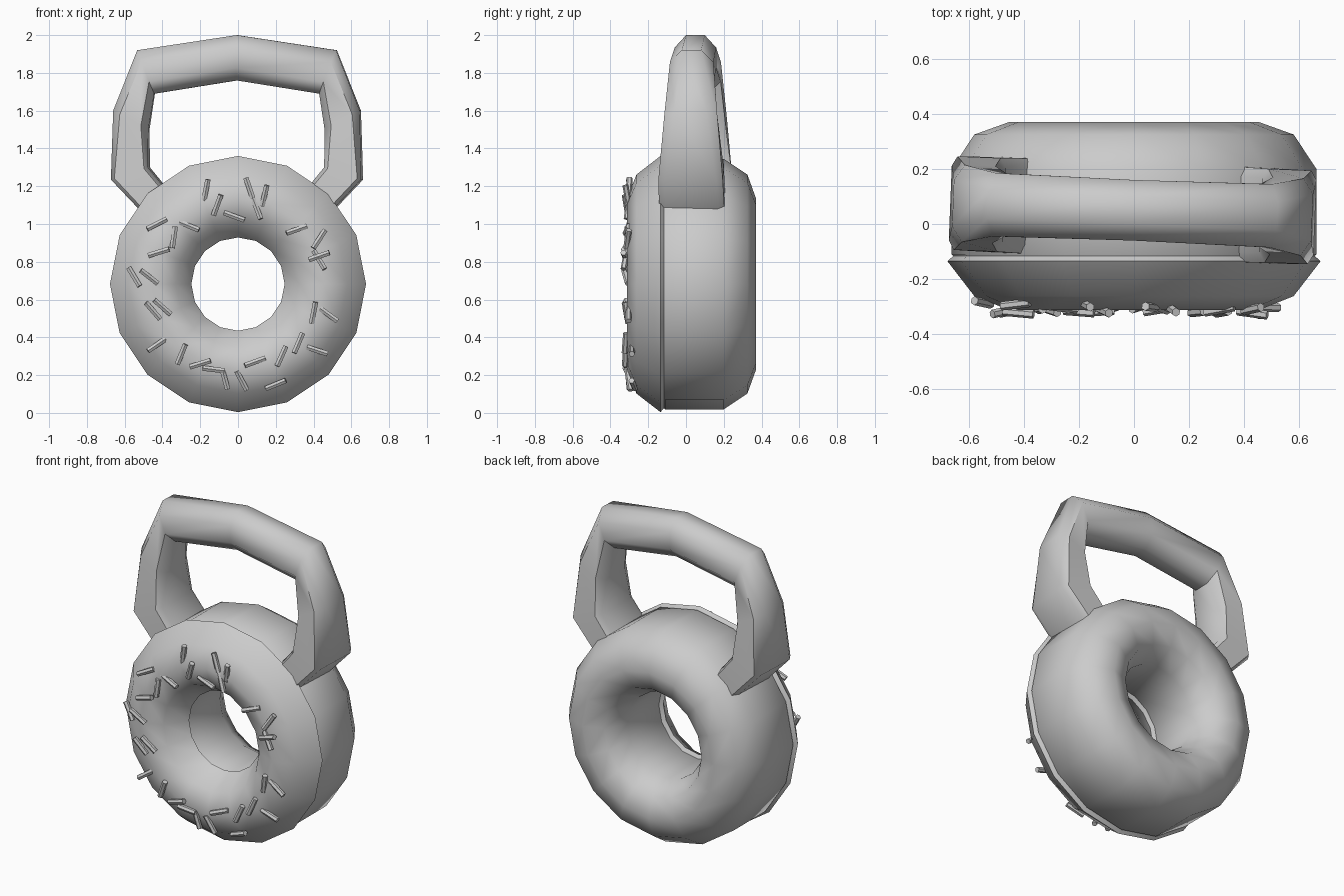
import bpy, bmesh, math, random
from mathutils import Matrix, Vector

if "Cube" in bpy.data.objects:
    bpy.data.objects.remove(bpy.data.objects["Cube"])

random.seed(4)
CZ = 0.682      # height of the ring centre
SIDES = 16


def finish(name, bm, angle=50, loc=(0, 0, 0), rot_z=0):
    bmesh.ops.recalc_face_normals(bm, faces=bm.faces)
    mesh = bpy.data.meshes.new(name)
    bm.to_mesh(mesh)
    bm.free()
    ob = bpy.data.objects.new(name, mesh)
    bpy.context.collection.objects.link(ob)
    ob.location = loc
    ob.rotation_euler.z = rot_z
    bpy.ops.object.select_all(action='DESELECT')
    ob.select_set(True)
    bpy.context.view_layer.objects.active = ob
    bpy.ops.object.shade_smooth_by_angle(angle=math.radians(angle))
    return ob


def bridge(bm, a, b):
    n = len(a)
    for i in range(n):
        bm.faces.new((a[i], a[(i + 1) % n], b[(i + 1) % n], b[i]))


def lathe(name, profile):
    """Closed (radius, y) profile turned round the y axis."""
    bm = bmesh.new()
    rings = []
    for k in range(SIDES):
        a = 2 * math.pi * k / SIDES
        rings.append([bm.verts.new((r * math.sin(a), y, CZ + r * math.cos(a)))
                      for r, y in profile])
    for k in range(SIDES):
        bridge(bm, rings[k], rings[(k + 1) % SIDES])
    return finish(name, bm)


# dough ring
lathe("dough_ring", [(0.663, -0.11), (0.56, -0.22), (0.455, -0.26), (0.35, -0.22),
                     (0.265, -0.11), (0.265, 0.20), (0.335, 0.325), (0.455, 0.37),
                     (0.58, 0.325), (0.663, 0.20)])

# icing shell over the front, with a small lip
front = [(0.247, -0.13), (0.33, -0.262), (0.455, -0.312), (0.58, -0.262), (0.678, -0.135)]
lathe("icing", front + [(0.655, -0.115), (0.56, -0.20), (0.455, -0.24),
                        (0.35, -0.20), (0.27, -0.115)])

# handle: outer x, z, inner x, z, half depth, boxiness of the eight-sided section
half = [(0.44, 1.00, 0.32, 1.12, 0.175, 0.8),
        (0.663, 1.235, 0.467, 1.30, 0.17, 0.8),
        (0.653, 1.60, 0.467, 1.50, 0.14, 0.6),
        (0.527, 1.92, 0.437, 1.69, 0.115, 0.45)]
path = [(-a, b, -c, d, e, f) for a, b, c, d, e, f in half]
path += [(0, 2.0, 0, 1.76, 0.11, 0.45)] + half[::-1]
bm = bmesh.new()
rings = []
for ox, oz, ix, iz, depth, f in path:
    outer, inner = Vector((ox, 0, oz)), Vector((ix, 0, iz))
    mid, arm = (outer + inner) / 2, (outer - inner) / 2
    section = [(1, f), (f, 1), (-f, 1), (-1, f), (-1, -f), (-f, -1), (f, -1), (1, -f)]
    rings.append([bm.verts.new(mid + arm * u + Vector((0, depth * v, 0))) for u, v in section])
for a, b in zip(rings, rings[1:]):
    bridge(bm, a, b)
bm.faces.new(rings[0])
bm.faces.new(rings[-1])
finish("handle", bm, 50, (-0.005, 0.05, 0), math.radians(-2.3))


def icing_y(r):
    for (r0, y0), (r1, y1) in zip(front, front[1:]):
        if r0 <= r <= r1:
            return y0 + (y1 - y0) * (r - r0) / (r1 - r0)
    return -0.14


# sprinkles: x, z, angle on the front face
spots = [(-.17, 1.18, 79), (-.11, 1.10, 70), (.06, 1.19, -71), (.10, 1.08, -69),
         (.14, 1.15, 77), (-.02, 1.04, -20), (.31, .97, 19), (.43, .92, 57),
         (-.43, 1.0, 27), (-.26, .99, -22), (-.34, .93, 82), (-.42, .85, 17),
         (.43, .83, 19), (.43, .81, -59), (-.55, .72, -59), (-.47, .72, -38),
         (-.45, .54, -49), (-.40, .56, -41), (-.43, .36, 34), (-.30, .31, 68),
         (-.20, .26, 17), (-.13, .23, -7), (-.07, .18, -75), (.02, .17, -62),
         (.09, .27, 20), (.20, .15, 22), (.23, .30, 66), (.32, .37, 67),
         (.42, .33, -18), (.40, .53, 79), (.48, .52, -36)]
bm = bmesh.new()
for x, z, ang in spots:
    y = icing_y(math.hypot(x, z - CZ)) - 0.012
    place = (Matrix.Translation((x, y, z))
             @ Matrix.Rotation(math.radians(-ang), 4, 'Y')
             @ Matrix.Rotation(random.uniform(-0.2, 0.2), 4, 'Z')
             @ Matrix.Rotation(math.pi / 2, 4, 'Y'))
    bmesh.ops.create_cone(bm, cap_ends=True, segments=6, radius1=0.016, radius2=0.016,
                          depth=0.115, matrix=place)
finish("sprinkles", bm, 40)
